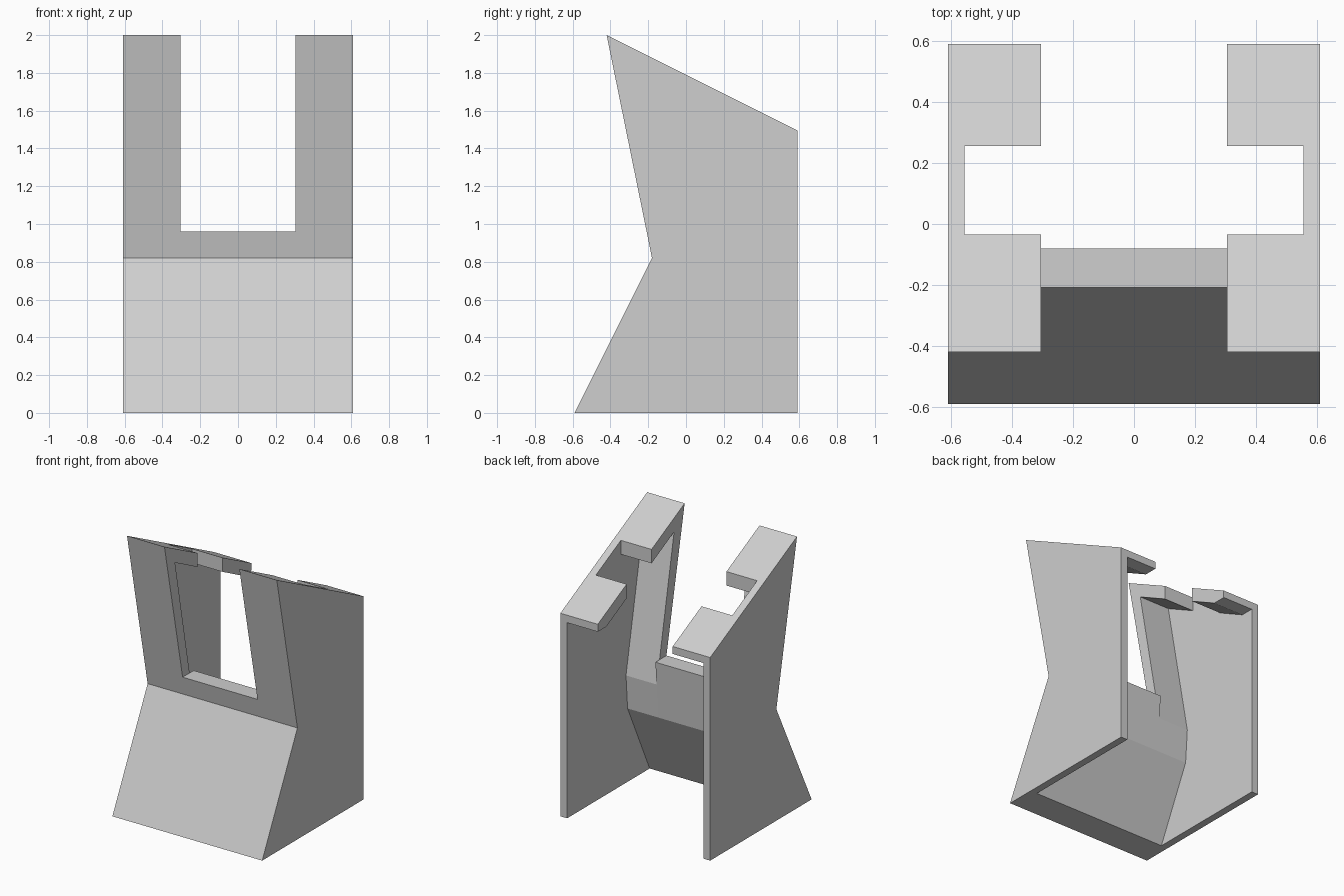
import bpy
import bmesh

if "Cube" in bpy.data.objects:
    bpy.data.objects.remove(bpy.data.objects["Cube"], do_unlink=True)

HALF, INNER, GAP = 0.61, 0.555, 0.305   # half widths: outside, between walls, window

grey = bpy.data.materials.new("plain_grey")
grey.use_nodes = True
grey.diffuse_color = (0.62, 0.62, 0.62, 1)
grey.node_tree.nodes["Principled BSDF"].inputs["Base Color"].default_value = (0.62, 0.62, 0.62, 1)


def prism(name, profile, half_width):
    """Extrude a (y, z) side profile across x, centred."""
    bm = bmesh.new()
    face = bm.faces.new([bm.verts.new((-half_width, y, z)) for y, z in profile])
    out = bmesh.ops.extrude_face_region(bm, geom=[face])
    verts = [v for v in out["geom"] if isinstance(v, bmesh.types.BMVert)]
    bmesh.ops.translate(bm, verts=verts, vec=(2 * half_width, 0, 0))
    bmesh.ops.recalc_face_normals(bm, faces=bm.faces[:])
    mesh = bpy.data.meshes.new(name)
    bm.to_mesh(mesh)
    bm.free()
    mesh.materials.append(grey)
    obj = bpy.data.objects.new(name, mesh)
    bpy.context.collection.objects.link(obj)
    return obj


def box_profile(y0, y1, z0, z1):
    return [(y0, z0), (y1, z0), (y1, z1), (y0, z1)]


def cut(target, cutter):
    """Subtract the cutter for good and discard it."""
    mod = target.modifiers.new("cut", 'BOOLEAN')
    mod.operation = 'DIFFERENCE'
    mod.solver = 'EXACT'
    mod.object = cutter
    bpy.context.view_layer.objects.active = target
    bpy.ops.object.modifier_apply(modifier=mod.name)
    bpy.data.objects.remove(cutter, do_unlink=True)


# Outer body: bent front, sloping top, upright back
shell = prism("stand_shell", [(-0.59, 0), (-0.18, 0.82), (-0.42, 2.0), (0.59, 1.495), (0.59, 0)], HALF)

# Hollow inside, open at the back and bottom
cut(shell, prism("cavity", [(-0.418, -0.1), (-0.113, 0.54), (-0.095, 0.79), (-0.297, 1.837),
                            (0.49, 1.44), (0.8, 1.44), (0.8, -0.1)], INNER))

# Wide opening through the front and top, between the two pillars
cut(shell, prism("opening", box_profile(-0.8, 0.8, 0.96, 2.4), GAP))

# Notch across both top flanges
cut(shell, prism("notch", box_profile(-0.035, 0.255, 1.3, 2.4), INNER))

# Thickened sill behind the crossbar
prism("rear_sill", [(-0.113, 0.54), (-0.08, 0.96), (-0.128, 0.96), (-0.095, 0.79)], GAP)
